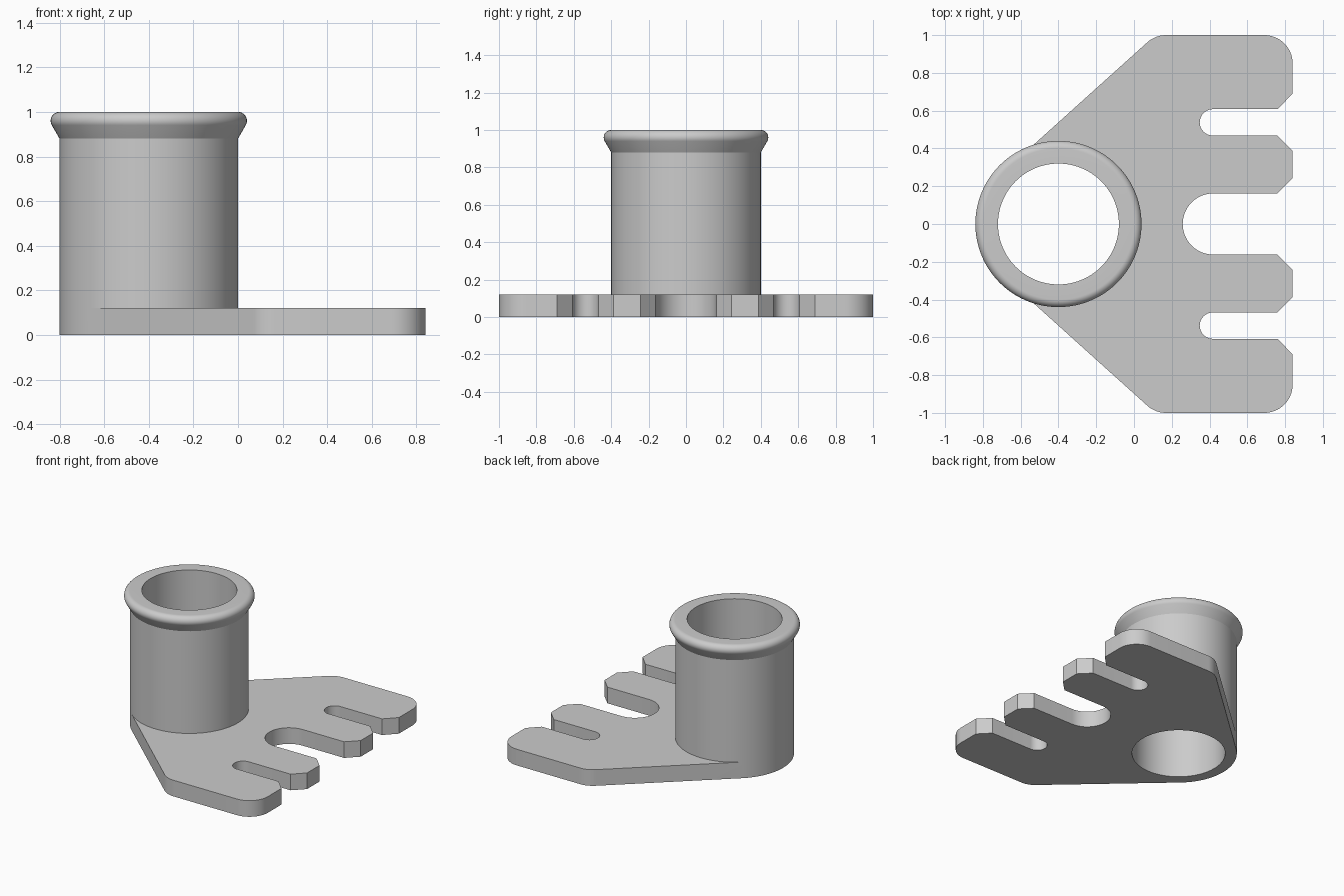
import bpy, bmesh, math
from mathutils import Vector

cube = bpy.data.objects.get("Cube")
if cube:
    bpy.data.objects.remove(cube, do_unlink=True)

SEGMENTS = 120
TUBE_X, TUBE_R, BORE_R = -0.4, 0.4, 0.32
PLATE_H, TUBE_H = 0.12, 1.0
TANGENT = 132  # where the plate's slanted edge meets the tube, in degrees

grey = bpy.data.materials.new("plain grey")
grey.diffuse_color = (0.6, 0.6, 0.6, 1)
grey.use_nodes = True
grey.node_tree.nodes["Principled BSDF"].inputs["Base Color"].default_value = (0.6, 0.6, 0.6, 1)


def arc(cx, cy, r, start, end, steps):
    """Points along an arc, angles in degrees."""
    angles = [math.radians(start + (end - start) * i / steps) for i in range(steps + 1)]
    return [(cx + r * math.cos(a), cy + r * math.sin(a)) for a in angles]


def make_object(name, bm):
    bmesh.ops.recalc_face_normals(bm, faces=bm.faces)
    mesh = bpy.data.meshes.new(name)
    bm.to_mesh(mesh)
    bm.free()
    mesh.materials.append(grey)
    obj = bpy.data.objects.new(name, mesh)
    bpy.context.collection.objects.link(obj)
    return obj


def lathe(name, profile, x):
    """Revolve a closed (radius, z) profile about a vertical axis."""
    bm = bmesh.new()
    rings = []
    for i in range(SEGMENTS):
        a = 2 * math.pi * i / SEGMENTS
        rings.append([bm.verts.new((x + r * math.cos(a), r * math.sin(a), z)) for r, z in profile])
    n = len(profile)
    for i in range(SEGMENTS):
        a, b = rings[i], rings[(i + 1) % SEGMENTS]
        for j in range(n):
            k = (j + 1) % n
            bm.faces.new((a[j], b[j], b[k], a[k]))
    return make_object(name, bm)


def extrude_outline(name, outline, height):
    bm = bmesh.new()
    face = bm.faces.new([bm.verts.new((x, y, 0)) for x, y in outline])
    geom = bmesh.ops.extrude_face_region(bm, geom=[face])["geom"]
    top = [g for g in geom if isinstance(g, bmesh.types.BMVert)]
    bmesh.ops.translate(bm, vec=Vector((0, 0, height)), verts=top)
    return make_object(name, bm)


# Tube with a flared, rounded rim
rim = arc(TUBE_R, 0.96, 0.04, -30, 90, 14)
tube = lathe("tube_bracket",
             [(BORE_R, 0), (TUBE_R, 0), (TUBE_R, 0.88)] + rim + [(BORE_R, TUBE_H)], TUBE_X)

# Half of the plate outline, from the tube round to the middle slot
t = math.radians(TANGENT)
nx, ny = math.cos(t), math.sin(t)
corner_r = 0.15
corner_x = (nx * TUBE_X + TUBE_R + corner_r - ny * (1 - corner_r) - corner_r) / nx
# the fillet centre lies corner_r inside both the slanted edge and the side edge
corner_x = (nx * TUBE_X + TUBE_R - corner_r - ny * (1 - corner_r)) / nx
half = [(TUBE_X + TUBE_R * nx, TUBE_R * ny)]
half += arc(corner_x, 1 - corner_r, corner_r, TANGENT, 90, 10)
half += arc(0.69, 0.85, 0.15, 90, 0, 16)
half += [(0.84, 0.69), (0.76, 0.608)]
half += arc(0.418, 0.538, 0.07, 90, 270, 20)
half += [(0.76, 0.468), (0.84, 0.388), (0.84, 0.242), (0.76, 0.162)]
half += arc(0.42, 0, 0.162, 90, 180, 16)

# Mirror the half, then close the outline inside the tube wall
mirrored = [(x, -y) for x, y in reversed(half[:-1])]
inner = arc(TUBE_X, 0, 0.36, -TANGENT, TANGENT, 88)
plate = extrude_outline("slotted_plate", half + mirrored + inner, PLATE_H)

# Fuse the plate and tube into one solid
union = tube.modifiers.new("fuse plate", 'BOOLEAN')
union.operation = 'UNION'
union.solver = 'EXACT'
union.object = plate
bpy.ops.object.select_all(action='DESELECT')
bpy.context.view_layer.objects.active = tube
tube.select_set(True)
bpy.ops.object.modifier_apply(modifier=union.name)
bpy.data.objects.remove(plate, do_unlink=True)

# Smooth curved walls, keep the real edges crisp
bpy.ops.object.shade_smooth_by_angle(angle=math.radians(25))
